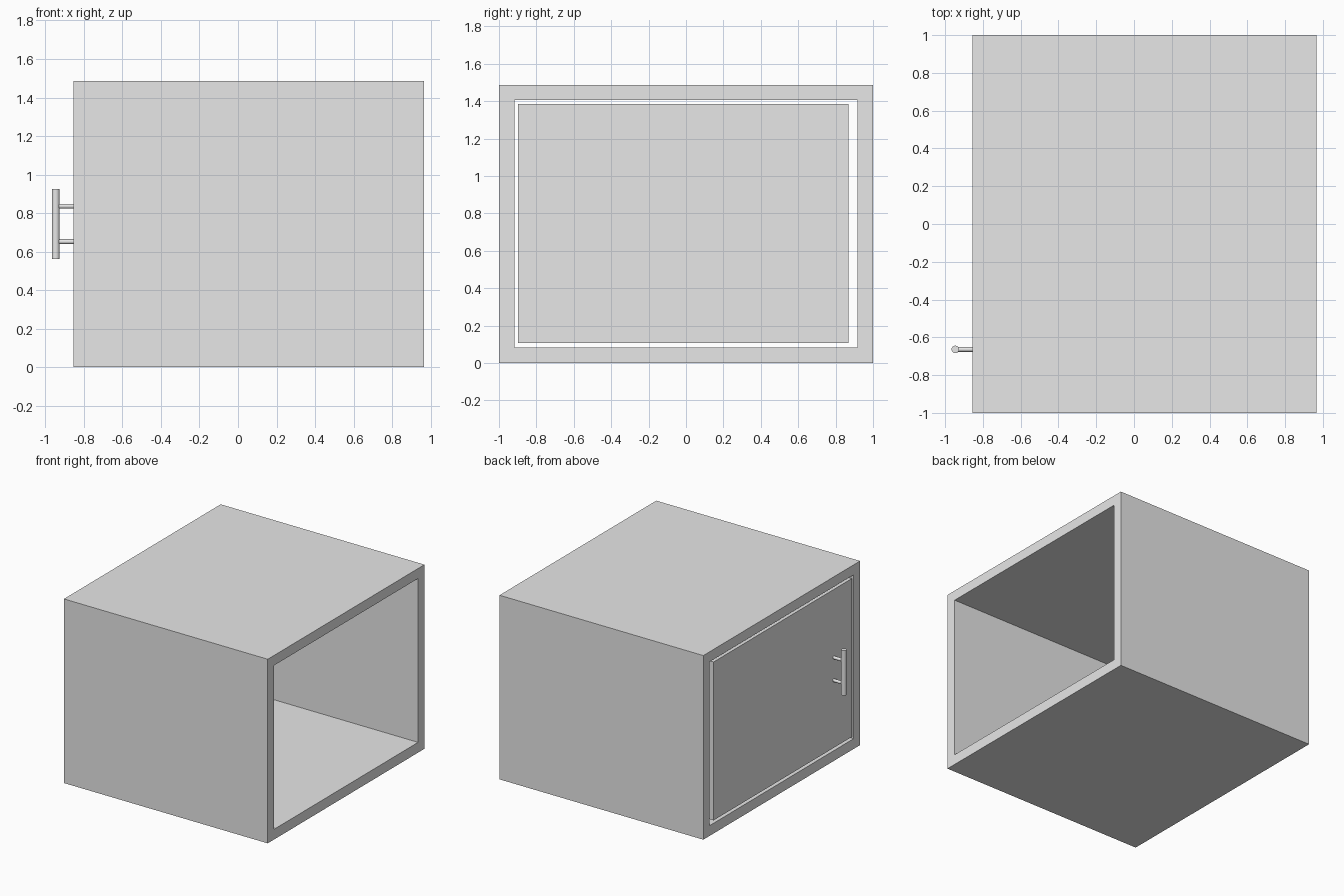
import bpy, bmesh
from math import pi
from mathutils import Matrix, Vector

cube = bpy.data.objects.get("Cube")
if cube:
    bpy.data.objects.remove(cube, do_unlink=True)

GREY = (0.8, 0.8, 0.8, 1)
grey = bpy.data.materials.new("light_grey")
grey.use_nodes = True
grey.diffuse_color = GREY
grey.node_tree.nodes["Principled BSDF"].inputs["Base Color"].default_value = GREY

X0, X1, HEIGHT = -0.855, 0.966, 1.487


def finish(name, bm):
    bmesh.ops.recalc_face_normals(bm, faces=bm.faces)
    mesh = bpy.data.meshes.new(name)
    bm.to_mesh(mesh)
    bm.free()
    mesh.materials.append(grey)
    obj = bpy.data.objects.new(name, mesh)
    bpy.context.collection.objects.link(obj)
    return obj


def box(name, low, high):
    low, high = Vector(low), Vector(high)
    bm = bmesh.new()
    place = Matrix.Translation((low + high) / 2) @ Matrix.Diagonal((*(high - low), 1))
    bmesh.ops.create_cube(bm, size=1, matrix=place)
    return finish(name, bm)


def rod(name, centre, radius, length, along_x=False):
    bm = bmesh.new()
    place = Matrix.Translation(centre)
    if along_x:
        place = place @ Matrix.Rotation(pi / 2, 4, "Y")
    bmesh.ops.create_cone(bm, cap_ends=True, segments=24, radius1=radius,
                          radius2=radius, depth=length, matrix=place)
    obj = finish(name, bm)
    bpy.ops.object.select_all(action="DESELECT")
    obj.select_set(True)
    bpy.context.view_layer.objects.active = obj
    bpy.ops.object.shade_smooth_by_angle()


# Cabinet shell: a rectangular tube open at both ends
def ring(bm, x, y, z0, z1):
    return [bm.verts.new((x, *p)) for p in ((-y, z0), (y, z0), (y, z1), (-y, z1))]


bm = bmesh.new()
rings = [ring(bm, X0, 1, 0, HEIGHT), ring(bm, X1, 1, 0, HEIGHT),
         ring(bm, X1, 0.918, 0.083, 1.406), ring(bm, X0, 0.918, 0.083, 1.406)]
for a, b in zip(rings, rings[1:] + rings[:1]):
    for i in range(4):
        j = (i + 1) % 4
        bm.faces.new((a[i], a[j], b[j], b[i]))
finish("cabinet_shell", bm)

# Door set into the right-hand end, with a gap all round
box("door", (X0, -0.897, 0.106), (X0 + 0.08, 0.869, 1.385))

# Bar handle on two posts
HANDLE_Y = -0.664
rod("handle_bar", (-0.946, HANDLE_Y, 0.743), 0.02, 0.363)
for name, z in (("upper_handle_post", 0.836), ("lower_handle_post", 0.652)):
    rod(name, (-0.9, HANDLE_Y, z), 0.0125, 0.09, along_x=True)
